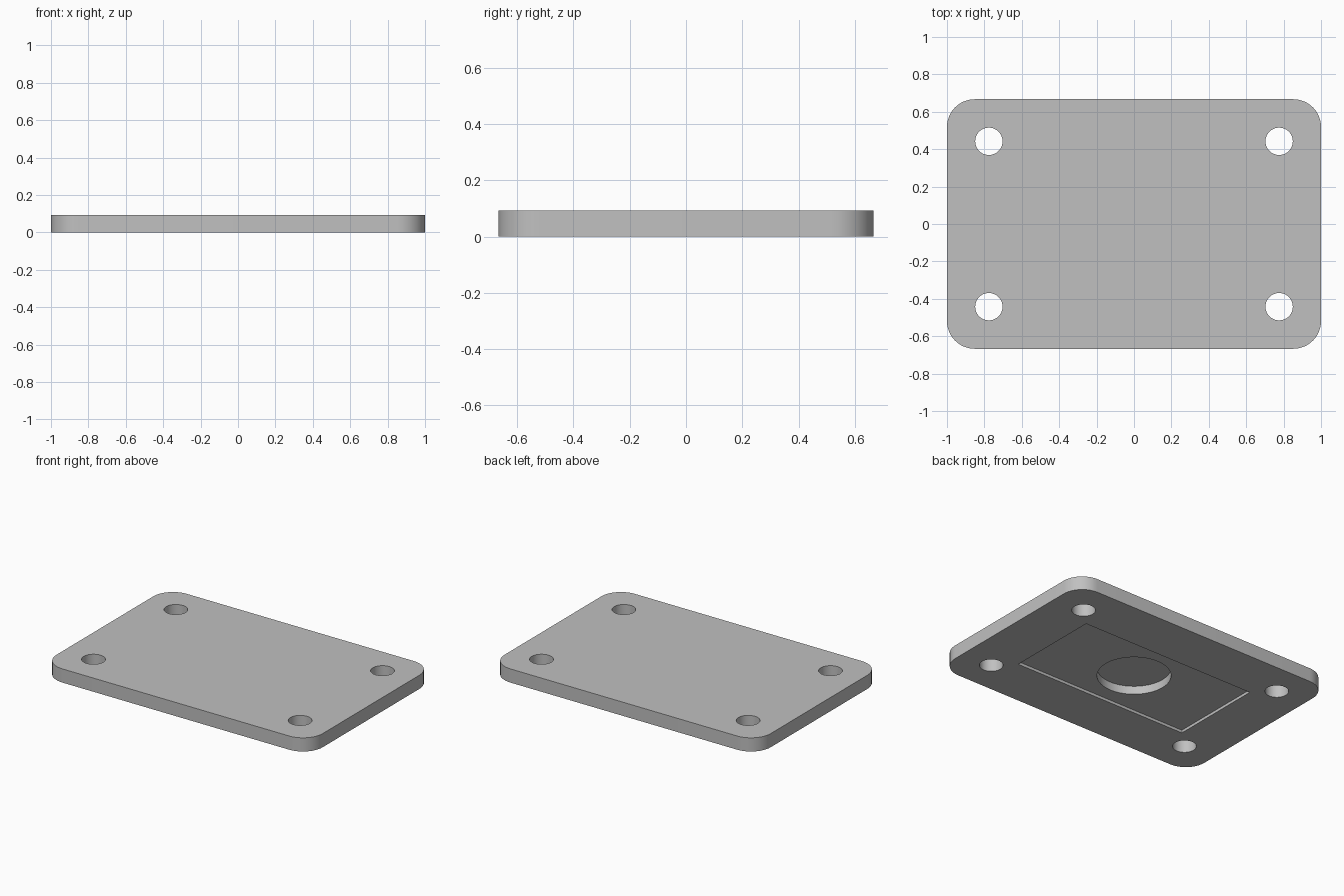
import bpy
import bmesh
from math import radians

if "Cube" in bpy.data.objects:
    bpy.data.objects.remove(bpy.data.objects["Cube"], do_unlink=True)

HALF_X, HALF_Y, THICK = 1.0, 0.667, 0.093
CORNER = 0.148
HOLE_X, HOLE_Y, HOLE_R = 0.776, 0.442, 0.073
POCKET_X, POCKET_Y, POCKET_DEPTH = 0.657, 0.325, 0.019
BORE_R, BORE_DEPTH = 0.228, 0.075

grey = bpy.data.materials.new("plain grey")
grey.use_nodes = True
colour = (0.53, 0.53, 0.53, 1)
grey.diffuse_color = colour
grey.node_tree.nodes["Principled BSDF"].inputs["Base Color"].default_value = colour


def make_object(name, bm):
    mesh = bpy.data.meshes.new(name)
    bm.to_mesh(mesh)
    bm.free()
    mesh.materials.append(grey)
    obj = bpy.data.objects.new(name, mesh)
    bpy.context.collection.objects.link(obj)
    return obj


def box(name, hx, hy, z0, z1, corner=0):
    bm = bmesh.new()
    bmesh.ops.create_cube(bm, size=1)
    for v in bm.verts:
        v.co = (v.co.x * 2 * hx, v.co.y * 2 * hy, z1 if v.co.z > 0 else z0)
    if corner:
        upright = [e for e in bm.edges
                   if abs(e.verts[0].co.z - e.verts[1].co.z) > 0.01]
        bmesh.ops.bevel(bm, geom=upright, offset=corner, segments=12,
                        profile=0.5, affect='EDGES')
    return make_object(name, bm)


def cylinder(name, x, y, radius, z0, z1):
    bm = bmesh.new()
    bmesh.ops.create_cone(bm, cap_ends=True, segments=64, radius1=radius,
                          radius2=radius, depth=z1 - z0)
    bmesh.ops.translate(bm, verts=bm.verts, vec=(x, y, (z0 + z1) / 2))
    return make_object(name, bm)


# Rounded plate
plate = box("mounting_plate", HALF_X, HALF_Y, 0, THICK, CORNER)

# Underside pocket, blind round bore, and four through holes
cutters = [box("pocket_cutter", POCKET_X, POCKET_Y, -0.1, POCKET_DEPTH),
           cylinder("bore_cutter", 0, 0, BORE_R, -0.1, BORE_DEPTH)]
for sx in (-1, 1):
    for sy in (-1, 1):
        cutters.append(cylinder("hole_cutter", sx * HOLE_X, sy * HOLE_Y,
                                HOLE_R, -0.1, THICK + 0.1))

bpy.ops.object.select_all(action='DESELECT')
plate.select_set(True)
bpy.context.view_layer.objects.active = plate
for cutter in cutters:
    cutter.hide_render = True
    cut = plate.modifiers.new(cutter.name, 'BOOLEAN')
    cut.operation = 'DIFFERENCE'
    cut.solver = 'EXACT'
    cut.object = cutter
    bpy.ops.object.modifier_apply(modifier=cut.name)
for cutter in cutters:
    bpy.data.objects.remove(cutter, do_unlink=True)

bpy.ops.object.shade_smooth_by_angle(angle=radians(30))
